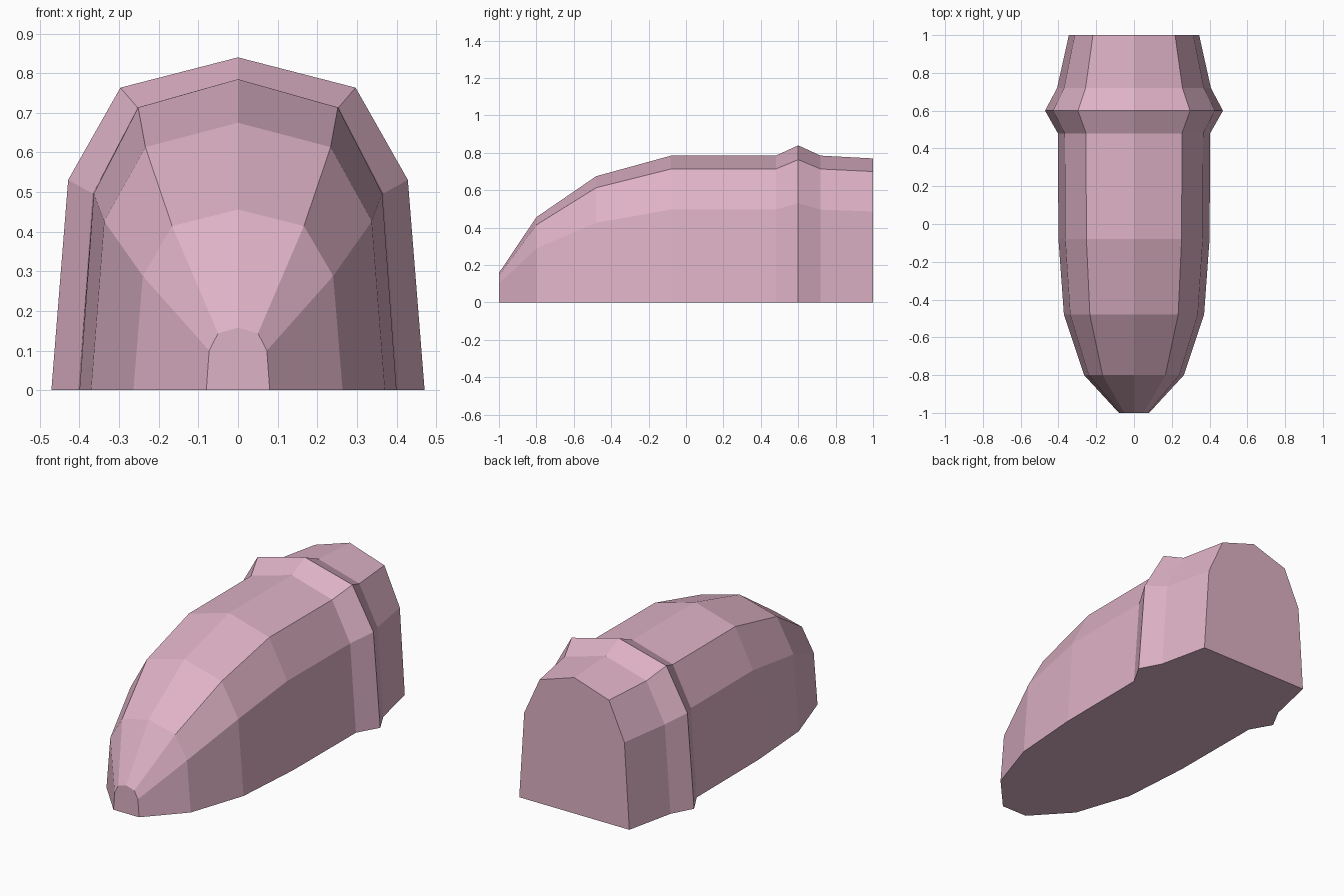
import bpy
import bmesh

cube = bpy.data.objects.get("Cube")
if cube:
    bpy.data.objects.remove(cube, do_unlink=True)

# Dusty pink surface
pink = bpy.data.materials.new("dusty_pink")
pink.use_nodes = True
colour = (0.73, 0.445, 0.56, 1.0)
pink.diffuse_color = colour
pink.node_tree.nodes["Principled BSDF"].inputs["Base Color"].default_value = colour

# Arch section, as fractions of half width and height
half = [(1, 0), (0.91, 0.632), (0.63, 0.909)]
arch = half + [(0, 1)] + [(-x, z) for x, z in reversed(half)]

# Stations from nose to tail: y, half width, height
stations = [
    (-1.0, 0.08, 0.158),
    (-0.8, 0.264, 0.456),
    (-0.48, 0.371, 0.675),
    (-0.08, 0.4, 0.785),
    (0.48, 0.403, 0.785),
    (0.6, 0.471, 0.84),   # raised collar
    (0.72, 0.407, 0.785),
    (1.0, 0.345, 0.77),
]


def loft(name, stations, section, material):
    bm = bmesh.new()
    rings = [[bm.verts.new((x * w, y, z * h)) for x, z in section]
             for y, w, h in stations]
    n = len(section)
    for a, b in zip(rings, rings[1:]):
        for i in range(n - 1):
            bm.faces.new((a[i], a[i + 1], b[i + 1], b[i]))
    # Nose, tail and flat underside
    bm.faces.new(rings[0])
    bm.faces.new(rings[-1])
    bm.faces.new([r[0] for r in rings] + [r[-1] for r in reversed(rings)])
    bmesh.ops.recalc_face_normals(bm, faces=bm.faces[:])
    mesh = bpy.data.meshes.new(name)
    bm.to_mesh(mesh)
    bm.free()
    mesh.materials.append(material)
    obj = bpy.data.objects.new(name, mesh)
    bpy.context.collection.objects.link(obj)
    return obj


loft("tapered_body", stations, arch, pink)
